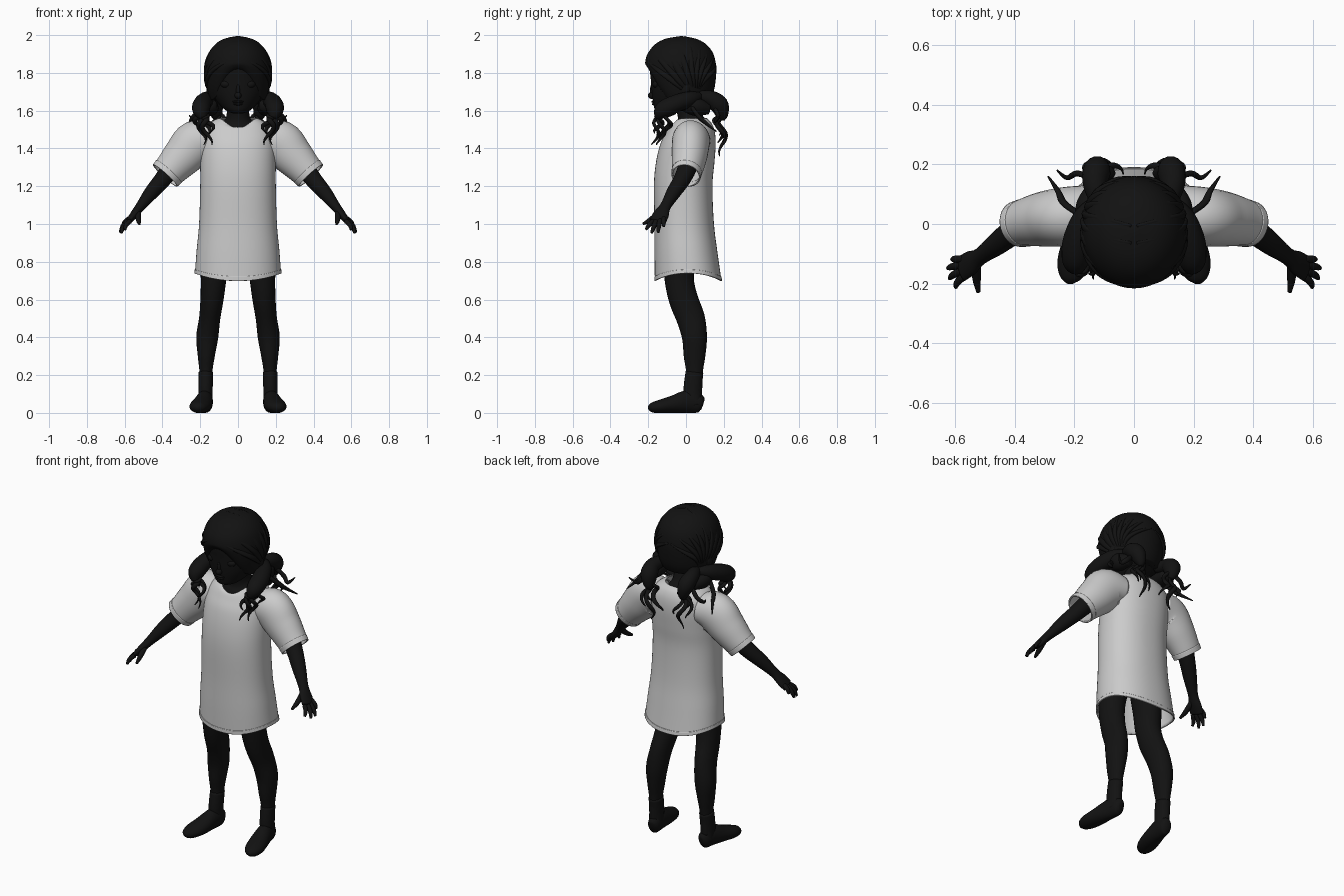
import bpy, bmesh, math, random
from mathutils import Vector as V

random.seed(4)
black = bpy.data.materials.new("black")
black.diffuse_color = (0.006, 0.006, 0.006, 1)


def smooth(keys, sub=5):
    """Catmull-Rom interpolation through key tuples."""
    out, n = [], len(keys)
    for i in range(n - 1):
        a, b, c, d = (keys[min(max(j, 0), n - 1)] for j in range(i - 1, i + 3))
        for s in range(sub):
            t = s / sub
            out.append([0.5 * (2*q + (r-p)*t + (2*p-5*q+4*r-w)*t*t + (3*q-p-3*r+w)*t**3)
                        for p, q, r, w in zip(a, b, c, d)])
    return out + [list(keys[-1])]


def tube(keys, n=16, ref=(0, 1, 0), sub=5):
    """Rings along a path; keys are (x, y, z, radius_u, radius_v)."""
    ks = smooth(keys, sub)
    pts = [V(k[:3]) for k in ks]
    rings, u = [], None
    for i, k in enumerate(ks):
        t = (pts[min(i + 1, len(pts) - 1)] - pts[max(i - 1, 0)]).normalized()
        u = V(ref).cross(t) if u is None else u - t * u.dot(t)
        u.normalize()
        v = t.cross(u)
        ring = []
        for j in range(n):
            a = math.tau * j / n
            p = pts[i] + u * math.cos(a) * max(k[3], .001) + v * math.sin(a) * max(k[4], .001)
            p.z = max(p.z, 0)
            ring.append(p)
        rings.append(ring)
    return rings


def stack(keys, n=48, power=1.0, sub=5):
    """Level rings; keys are (z, half_width, y_front, y_back, front_lift, side_lift)."""
    rings = []
    for z, w, yf, yb, lift, side in smooth(keys, sub):
        ring = []
        for j in range(n):
            c, s = math.cos(math.tau * j / n), math.sin(math.tau * j / n)
            x = math.copysign(abs(c) ** power, c) * w
            y = (yf + yb) / 2 + math.copysign(abs(s) ** power, s) * (yb - yf) / 2
            ring.append(V((x, y, z + lift * max(0, -s) ** 4 + side * c * c)))
        rings.append(ring)
    return rings


def ball(c, r, n=16):
    return [[V((c[0] + r[0] * math.sin(f) * math.cos(math.tau * j / n),
                c[1] + r[1] * math.sin(f) * math.sin(math.tau * j / n),
                c[2] - r[2] * math.cos(f))) for j in range(n)]
            for f in [math.pi * (.02 + .96 * i / 10) for i in range(11)]]


def curl(start, end, big=.022, turns=1.5, phase=0, r=.011):
    """Corkscrew strand that tapers at the tip."""
    a, b = V(start), V(end)
    keys = []
    for i in range(13):
        t = i / 12
        f = phase + turns * math.tau * t
        g = big * min(1, t * 3)
        p = a.lerp(b, t) + V((math.cos(f) * g, math.sin(f) * g, .02 * math.sin(math.pi * t)))
        k = r * (1 if t < .75 else 1 - (t - .75) * 3)
        keys.append((*p, k, k * .7))
    return tube(keys, 8, (1, .3, .2), 3)


def build(name, grids, mat=black, mirror=False, cap=True, wall=0):
    bm = bmesh.new()
    for rings in grids:
        vs = [[bm.verts.new(p) for p in ring] for ring in rings]
        n = len(vs[0])
        for a, b in zip(vs, vs[1:]):
            for j in range(n):
                bm.faces.new((a[j], a[(j + 1) % n], b[(j + 1) % n], b[j]))
        if cap:
            bm.faces.new(vs[0][::-1])
            bm.faces.new(vs[-1])
    bmesh.ops.recalc_face_normals(bm, faces=bm.faces[:])
    me = bpy.data.meshes.new(name)
    bm.to_mesh(me)
    bm.free()
    me.shade_smooth()
    ob = bpy.data.objects.new(name, me)
    bpy.context.collection.objects.link(ob)
    if mat:
        me.materials.append(mat)
    if wall:
        m = ob.modifiers.new("wall", 'SOLIDIFY')
        m.thickness, m.offset = wall, -1
    if mirror:
        m = ob.modifiers.new("mirror", 'MIRROR')
        m.use_mirror_merge = False
    return ob


# Dress body, hem band and sleeves
build("dress", [stack([
    (.70, .228, -.165, .188, 0, .04), (.84, .219, -.167, .168, 0, .02), (1.0, .206, -.167, .148, 0, 0),
    (1.2, .2, -.17, .14, 0, 0), (1.32, .2, -.16, .15, 0, 0), (1.42, .198, -.137, .157, 0, 0),
    (1.49, .185, -.108, .152, -.01, 0), (1.535, .15, -.09, .135, -.025, 0),
    (1.56, .105, -.078, .11, -.05, 0)], 64, .9)], None, cap=False, wall=.006)
build("dress_hem", [stack([(.699, .231, -.168, .191, 0, .04), (.722, .229, -.168, .188, 0, .037)], 64, .9)],
      None, cap=False, wall=.006)
build("sleeve", [tube([(.14, .03, 1.44, .09, .10), (.22, .025, 1.43, .12, .10), (.29, .018, 1.36, .108, .094),
                       (.35, .008, 1.295, .092, .083), (.385, 0, 1.257, .084, .075)], 32)],
      None, True, False, .006)
build("sleeve_cuff", [tube([(.367, .004, 1.277, .09, .081), (.386, 0, 1.256, .087, .078)], 32)],
      None, True, False, .007)

# Arms and hands
arm = tube([(.27, .02, 1.39, .055, .055), (.34, .01, 1.31, .052, .052), (.40, -.022, 1.235, .045, .045),
            (.46, -.067, 1.165, .038, .038), (.515, -.108, 1.095, .026, .029),
            (.55, -.132, 1.05, .021, .042), (.578, -.15, 1.015, .016, .044)])
tips = [((.575, -.118, 1.03), (.61, -.118, .985)), ((.58, -.138, 1.02), (.624, -.148, .955)),
        ((.58, -.158, 1.015), (.618, -.182, .952)), ((.572, -.176, 1.015), (.598, -.212, .97))]
fingers = []
for a, b in tips:
    m = V(a).lerp(V(b), .55) + V((.006, 0, .004))
    fingers.append(tube([(*a, .013, .013), (*m, .012, .012), (*b, .007, .007)], 10))
fingers.append(tube([(.53, -.135, 1.065, .016, .016), (.528, -.185, 1.025, .014, .014),
                     (.522, -.228, 1.0, .007, .007)], 10, (0, 0, 1)))
build("arm", [arm], mirror=True)
build("fingers", fingers, mirror=True)

# Legs and shoes
build("leg", [tube([(.10, -.025, .95, .085, .095), (.125, -.035, .8, .074, .085), (.13, -.035, .7, .067, .077),
                    (.138, -.013, .6, .061, .077), (.15, .025, .5, .056, .075), (.163, .045, .4, .058, .066),
                    (.168, .045, .3, .045, .057), (.17, .045, .21, .034, .044), (.172, .043, .08, .034, .042)], 24)],
      mirror=True)
build("shoe", [tube([(.165, .088, .045, .018, .03), (.168, .07, .05, .034, .05), (.176, .01, .06, .043, .06),
                     (.19, -.07, .045, .053, .046), (.205, -.135, .034, .053, .036),
                     (.213, -.18, .028, .036, .026), (.215, -.2, .025, .01, .01)], 24, (0, 0, 1)),
               tube([(.172, .043, .04, .038, .044), (.172, .035, .12, .038, .048),
                     (.17, .045, .215, .038, .047)], 24)], mirror=True)

# Neck, head and face
build("neck", [tube([(0, .03, 1.45, .14, .10), (0, .03, 1.52, .095, .085), (0, .02, 1.57, .062, .064),
                     (0, 0, 1.65, .06, .06)], 24)])
build("head", [stack([(1.585, .025, -.14, -.07, 0, 0), (1.60, .062, -.163, -.02, 0, 0),
                      (1.635, .1, -.172, .05, 0, 0), (1.69, .136, -.18, .1, 0, 0), (1.76, .152, -.186, .13, 0, 0),
                      (1.84, .15, -.19, .135, 0, 0), (1.91, .12, -.16, .11, 0, 0), (1.96, .04, -.07, .02, 0, 0)])])
build("nose", [ball((0, -.182, 1.68), (.018, .02, .018)), ball((0, -.176, 1.705), (.011, .015, .04))])
build("lips", [ball((0, -.172, 1.648), (.03, .012, .007)), ball((0, -.169, 1.635), (.025, .012, .007))])
build("eye", [ball((.062, -.155, 1.74), (.03, .022, .021))], mirror=True)
build("ear", [ball((.15, -.005, 1.72), (.018, .03, .042))], mirror=True)

# Hair cap with raised fringe
build("hair_cap", [stack([(1.655, .145, -.165, .125, .15, 0), (1.70, .16, -.19, .146, .12, 0),
                          (1.76, .17, -.208, .157, .075, 0), (1.83, .174, -.216, .16, .025, 0),
                          (1.9, .157, -.204, .145, 0, 0), (1.95, .122, -.165, .108, 0, 0),
                          (1.98, .075, -.11, .055, 0, 0), (1.994, .01, -.035, -.015, 0, 0)])])

# Combed locks running from the parting to the hair ties
locks = []
for i in range(9):
    f = -1.15 + 2.5 * i / 8
    d0 = V((.05, math.sin(f), math.cos(f)))
    d1 = V((.9, .35 + .03 * i, -.72))
    keys = []
    for s in range(9):
        t = s / 8
        d = (d0.lerp(d1, t) + V((.45 * math.sin(math.pi * t), 0, 0))).normalized()
        w = .006 + .016 * math.sin(math.pi * (.1 + .8 * t))
        keys.append((d.x * .168, -.028 + d.y * .183, 1.8 + d.z * .187, w, w * .6))
    locks.append(tube(keys, 8, (1, 0, 0), 3))
build("combed_locks", locks, mirror=True)

# Bunched pigtails in front of and behind each shoulder
build("pigtail", [
    tube([(.13, .07, 1.675, .025, .025), (.165, .02, 1.66, .042, .04), (.19, -.06, 1.635, .046, .05),
          (.195, -.125, 1.6, .045, .045), (.185, -.15, 1.56, .018, .018)], 16),
    tube([(.11, .06, 1.675, .03, .03), (.13, .13, 1.665, .042, .04), (.125, .175, 1.63, .05, .046),
          (.115, .19, 1.58, .035, .032), (.11, .19, 1.55, .015, .015)], 16),
    tube([(.14, -.02, 1.63, .03, .03), (.15, .05, 1.62, .05, .045), (.13, .12, 1.61, .03, .03)], 16)], mirror=True)

# Loose corkscrew curls
ends = [((.19, -.13, 1.6), (.155, -.175, 1.42)), ((.19, -.12, 1.6), (.19, -.14, 1.42)),
        ((.18, -.09, 1.6), (.165, -.12, 1.45)), ((.20, -.07, 1.61), (.215, -.10, 1.5)),
        ((.18, -.13, 1.58), (.14, -.15, 1.48)), ((.12, .19, 1.6), (.10, .195, 1.36)),
        ((.11, .18, 1.6), (.055, .175, 1.43)), ((.13, .18, 1.6), (.15, .185, 1.44)),
        ((.12, .17, 1.6), (.12, .17, 1.47))]
curls = [curl(a, b, .02, 1.4 + .3 * random.random(), random.random() * 6.28, .013) for a, b in ends]
curls += [tube([(.14, .15, 1.62, .012, .01), (.19, .17, 1.57, .014, .01), (.225, .155, 1.545, .011, .008),
                (.258, .18, 1.575, .003, .003)], 8),
          tube([(.18, .03, 1.62, .012, .01), (.235, .07, 1.565, .015, .01), (.255, .11, 1.53, .011, .008),
                (.288, .16, 1.49, .003, .003)], 8)]
build("curls", curls, mirror=True)
